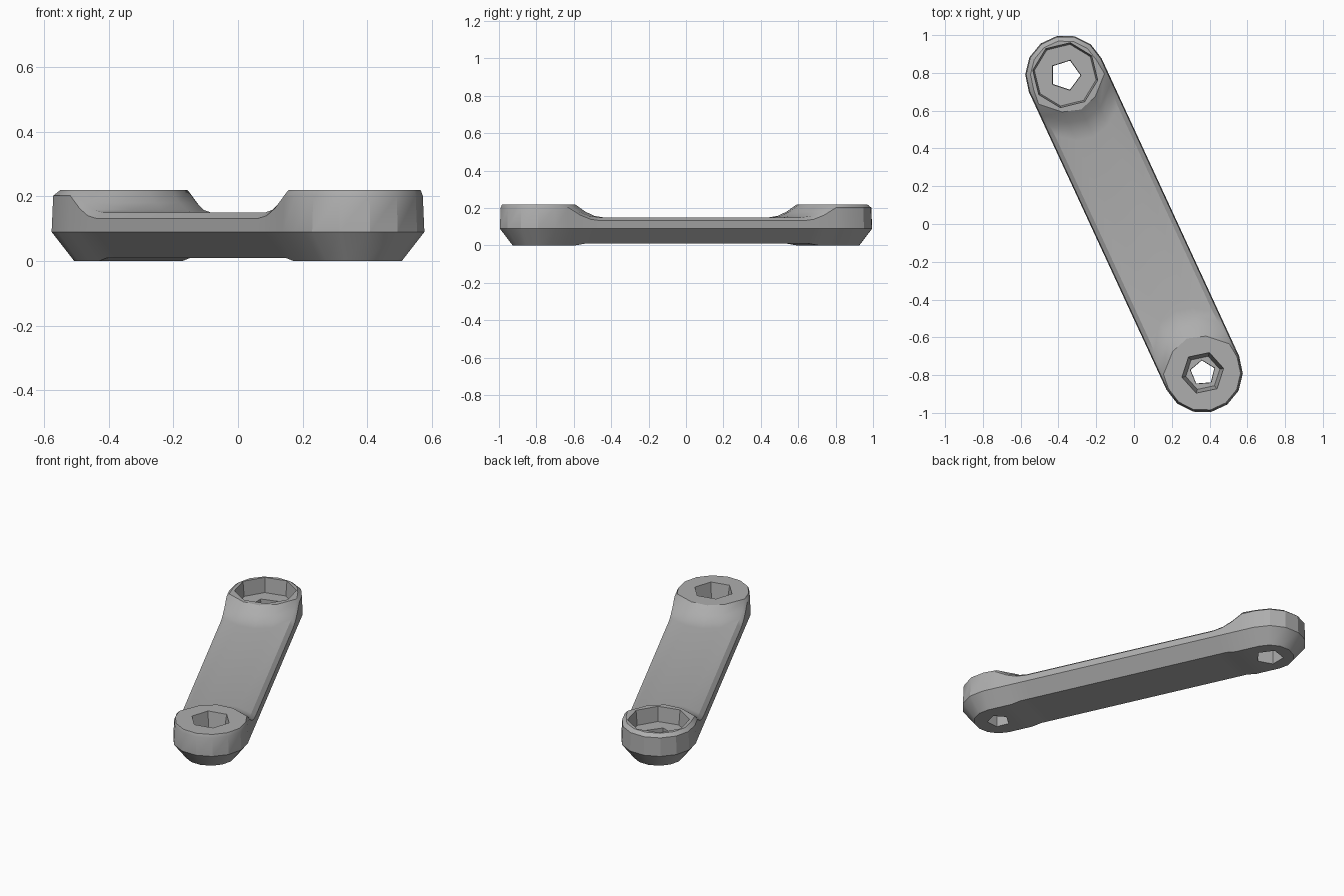
import bpy, bmesh
from math import sin, cos, pi, radians, atan2
from mathutils import Matrix

cube = bpy.data.objects.get("Cube")
if cube:
    bpy.data.objects.remove(cube, do_unlink=True)

grey = bpy.data.materials.new("warm_grey_metal")
grey.use_nodes = True
colour = (0.42, 0.42, 0.42, 1)
grey.diffuse_color = colour
grey.node_tree.nodes["Principled BSDF"].inputs["Base Color"].default_value = colour

R = 0.212               # end radius and half width of the arm
HALF = 0.868            # distance from the middle to each hole centre
TURN = Matrix.Rotation(atan2(0.365, 0.79), 4, 'Z')
TOP, ARM = 0.22, 0.15
COLS = (-0.5, 0, 0.5)

# Rows across the arm: distance from hole centre, height, bevel inset, bulge
slope = [(0.08, TOP, 0.02, 0.12), (0.15, 0.18, 0.022, 0.11),
         (0.21, 0.158, 0.025, 0.10), (0.27, ARM, 0.028, 0.09)]
rows = [(-HALF + d, z, i, b) for d, z, i, b in slope]
rows += [(HALF - d, z, i, -b) for d, z, i, b in reversed(slope)]


def cap(sign):
    """Round end as (angle, centre) points, anticlockwise."""
    start = 0 if sign > 0 else pi
    return [(start + k * pi / 7, sign * HALF) for k in range(8)]


# Outline entries: angle of outward direction, centre, top height, bevel inset
outline = [(0, s, z, i) for s, z, i, b in rows]
outline += [(a, c, TOP, 0.028) for a, c in cap(1)]
outline += [(pi, s, z, i) for s, z, i, b in reversed(rows)]
outline += [(a, c, TOP, 0.012) for a, c in cap(-1)]
count, n = len(outline), len(rows)

bm = bmesh.new()


def ring(shape):
    verts = []
    for a, c, z, i in outline:
        inset, height = shape(c, z, i)
        r = R - inset
        verts.append(bm.verts.new((r * cos(a), c + r * sin(a), height)))
    return verts


base = ring(lambda c, z, i: (0.07, 0.0 if abs(c) > 0.7 else 0.01))
waist = ring(lambda c, z, i: (0, 0.09))
shoulder = ring(lambda c, z, i: (0.005, z - 0.018))
rim = ring(lambda c, z, i: (i, z))

# Side walls and bevels
for low, high in ((base, waist), (waist, shoulder), (shoulder, rim)):
    for k in range(count):
        j = (k + 1) % count
        bm.faces.new((low[k], low[j], high[j], high[k]))


def left(k):
    return n + 8 + n - 1 - k


# Top surface with curved slopes up to the raised ends
grid = []
for k, (s, z, i, b) in enumerate(rows):
    middle = [bm.verts.new((t * (R - i), s + b * (1 - t * t), z)) for t in COLS]
    grid.append([rim[left(k)]] + middle + [rim[k]])
for lo, hi in zip(grid, grid[1:]):
    for c in range(4):
        bm.faces.new((lo[c], lo[c + 1], hi[c + 1], hi[c]))
bm.faces.new(rim[n:n + 8] + grid[-1])
bm.faces.new(rim[left(0) + 1:] + list(reversed(grid[0])))

# Underside
for k in range(n - 1):
    bm.faces.new((base[k], base[k + 1], base[left(k + 1)], base[left(k)]))
bm.faces.new(base[n - 1:n + 9])
bm.faces.new(base[left(0):] + base[:1])


def finish(mesh_bm, name):
    bmesh.ops.recalc_face_normals(mesh_bm, faces=mesh_bm.faces)
    mesh_bm.transform(TURN)
    mesh = bpy.data.meshes.new(name)
    mesh_bm.to_mesh(mesh)
    mesh_bm.free()
    mesh.materials.append(grey)
    obj = bpy.data.objects.new(name, mesh)
    bpy.context.collection.objects.link(obj)
    return obj


arm = finish(bm, "link_arm")
bpy.context.view_layer.objects.active = arm
arm.select_set(True)


def cut(name, s, sides, low, high, r_low, r_high, spin):
    """Cut a tapered, faceted hole."""
    cb = bmesh.new()
    place = Matrix.Translation((0, s, (low + high) / 2)) @ Matrix.Rotation(spin, 4, 'Z')
    bmesh.ops.create_cone(cb, cap_ends=True, segments=sides, radius1=r_low,
                          radius2=r_high, depth=high - low, matrix=place)
    cutter = finish(cb, name)
    cutter.hide_render = True
    mod = arm.modifiers.new(name, 'BOOLEAN')
    mod.operation = 'DIFFERENCE'
    mod.solver = 'EXACT'
    mod.object = cutter
    bpy.ops.object.modifier_apply(modifier=name)
    bpy.data.objects.remove(cutter, do_unlink=True)


# Wide pocket with a bolt hole at the back, narrow socket at the front
cut("wide_pocket", HALF, 8, 0.13, 0.26, 0.165, 0.178, 0.2)
cut("back_bolt_hole", HALF, 5, -0.05, 0.2, 0.08, 0.085, 0.5)
cut("narrow_socket", -HALF, 6, 0.1, 0.26, 0.092, 0.12, 0.3)
cut("front_bolt_hole", -HALF, 5, -0.05, 0.2, 0.065, 0.07, 0.9)

bpy.ops.object.shade_smooth_by_angle(angle=radians(25))
